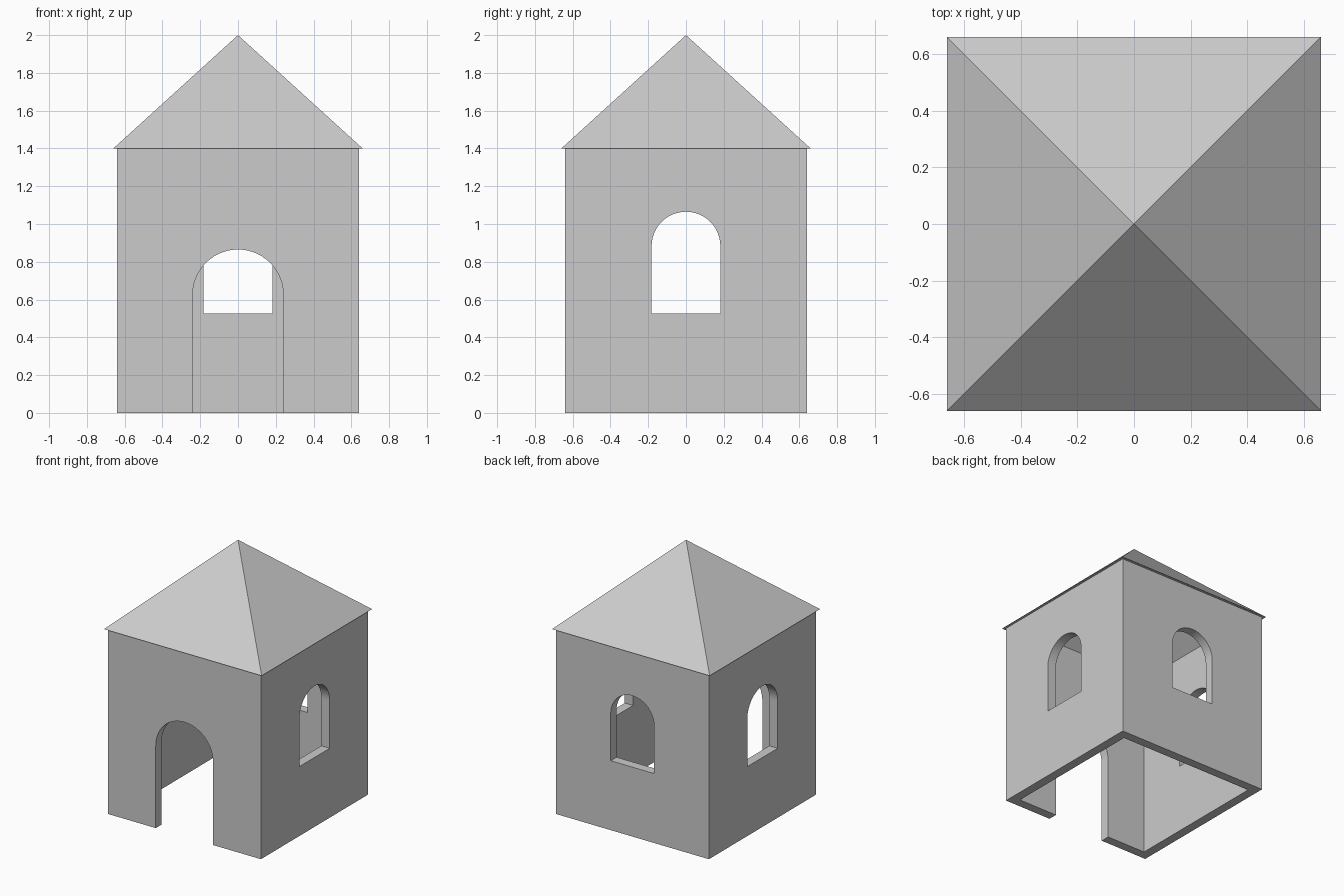
import bpy, bmesh, math
from mathutils import Matrix

if "Cube" in bpy.data.objects:
    bpy.data.objects.remove(bpy.data.objects["Cube"])

HALF, THICK, EAVE, APEX = 0.64, 0.07, 1.40, 2.0
OVERHANG = 0.66
ARC_STEPS = 14

stone = bpy.data.materials.new("light_grey")
stone.diffuse_color = (0.6, 0.6, 0.6, 1)
stone.use_nodes = True
stone.node_tree.nodes["Principled BSDF"].inputs["Base Color"].default_value = stone.diffuse_color


def finish(name, bm):
    bmesh.ops.recalc_face_normals(bm, faces=bm.faces)
    mesh = bpy.data.meshes.new(name)
    bm.to_mesh(mesh)
    bm.free()
    mesh.materials.append(stone)
    obj = bpy.data.objects.new(name, mesh)
    bpy.context.collection.objects.link(obj)
    return obj


def wall(name, half_width, radius, spring, sill, angle):
    """Upright panel with a round-arched opening; sill 0 makes a doorway."""
    arc = [(radius * math.sin(a), spring + radius * math.cos(a))
           for a in (i * math.pi / 2 / ARC_STEPS for i in range(ARC_STEPS + 1))]
    outer = [(half_width, 0), (half_width, EAVE), (0, EAVE)]
    if sill > 0:
        outline = [(0, 0)] + outer + arc + [(radius, sill), (0, sill)]
    else:
        outline = outer + arc + [(radius, 0)]

    # Two mirrored halves joined on the centre line, then thickened inwards
    bm = bmesh.new()
    for side in (1, -1):
        pts = outline if side == 1 else outline[::-1]
        bm.faces.new([bm.verts.new((side * x, -HALF, z)) for x, z in pts])
    bmesh.ops.remove_doubles(bm, verts=bm.verts, dist=1e-5)
    ext = bmesh.ops.extrude_face_region(bm, geom=bm.faces[:], use_keep_orig=True)
    moved = [v for v in ext["geom"] if isinstance(v, bmesh.types.BMVert)]
    bmesh.ops.translate(bm, verts=moved, vec=(0, THICK, 0))
    bmesh.ops.rotate(bm, verts=bm.verts, matrix=Matrix.Rotation(angle, 3, 'Z'))
    return finish(name, bm)


# Walls: the front and back span the full width, the sides fit between them
wall("front_wall", HALF, 0.24, 0.625, 0, 0)
wall("back_wall", HALF, 0.182, 0.883, 0.525, math.pi)
wall("right_wall", HALF - THICK, 0.182, 0.883, 0.525, math.pi / 2)
wall("left_wall", HALF - THICK, 0.182, 0.883, 0.525, -math.pi / 2)

# Hollow pyramid roof with a flat eave underside
bm = bmesh.new()
rings = []
inner = HALF - THICK
corners = [(-1, -1), (1, -1), (1, 1), (-1, 1)]
for half, top in ((OVERHANG, APEX), (inner, EAVE + inner * (APEX - EAVE) / OVERHANG)):
    ring = [bm.verts.new((half * x, half * y, EAVE)) for x, y in corners]
    tip = bm.verts.new((0, 0, top))
    for i in range(4):
        bm.faces.new((ring[i], ring[(i + 1) % 4], tip))
    rings.append(ring)
for i in range(4):
    j = (i + 1) % 4
    bm.faces.new((rings[0][i], rings[0][j], rings[1][j], rings[1][i]))
finish("roof", bm)
